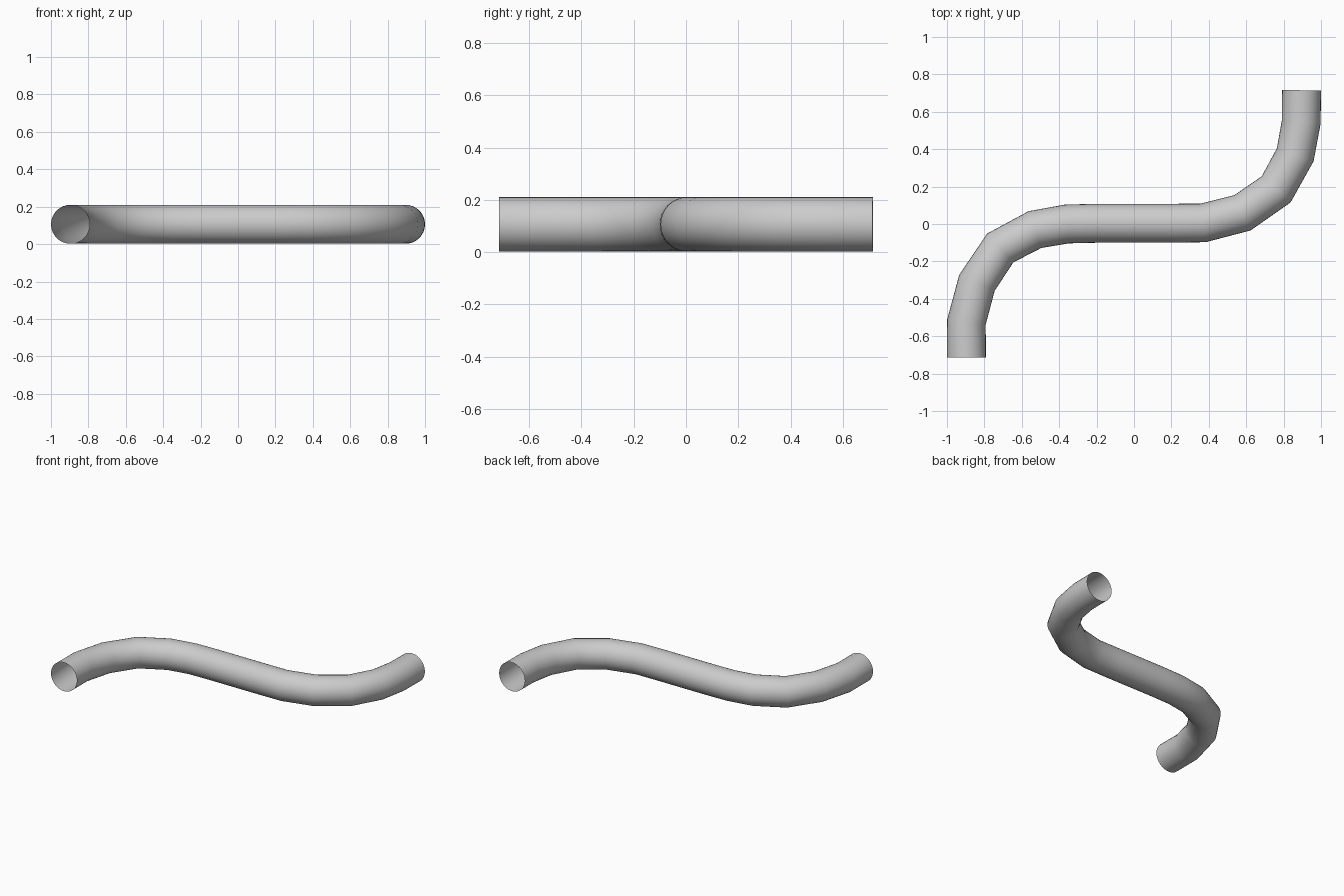
import bpy

if "Cube" in bpy.data.objects:
    bpy.data.objects.remove(bpy.data.objects["Cube"])

RADIUS = 0.104
HEIGHT = 0.106

# S-shaped centre line, seen from above
path = [(-0.896, -0.715), (-0.896, -0.525), (-0.84, -0.315), (-0.715, -0.128),
        (-0.53, -0.03), (-0.36, 0.0), (-0.2, 0.004), (0.2, 0.004), (0.37, 0.006),
        (0.58, 0.06), (0.76, 0.185), (0.862, 0.37), (0.894, 0.545), (0.896, 0.715)]

# Open-ended round tube swept along the path
curve = bpy.data.curves.new("pipe", 'CURVE')
curve.dimensions = '3D'
curve.twist_mode = 'Z_UP'
curve.bevel_depth = RADIUS
curve.bevel_resolution = 14
curve.use_fill_caps = False
spline = curve.splines.new('POLY')
spline.points.add(len(path) - 1)
for point, (x, y) in zip(spline.points, path):
    point.co = (x, y, HEIGHT, 1)
spline.use_smooth = True

pipe = bpy.data.objects.new("pipe", curve)
bpy.context.collection.objects.link(pipe)
bpy.context.view_layer.objects.active = pipe
pipe.select_set(True)
bpy.ops.object.convert(target='MESH')
bpy.ops.object.shade_smooth()
